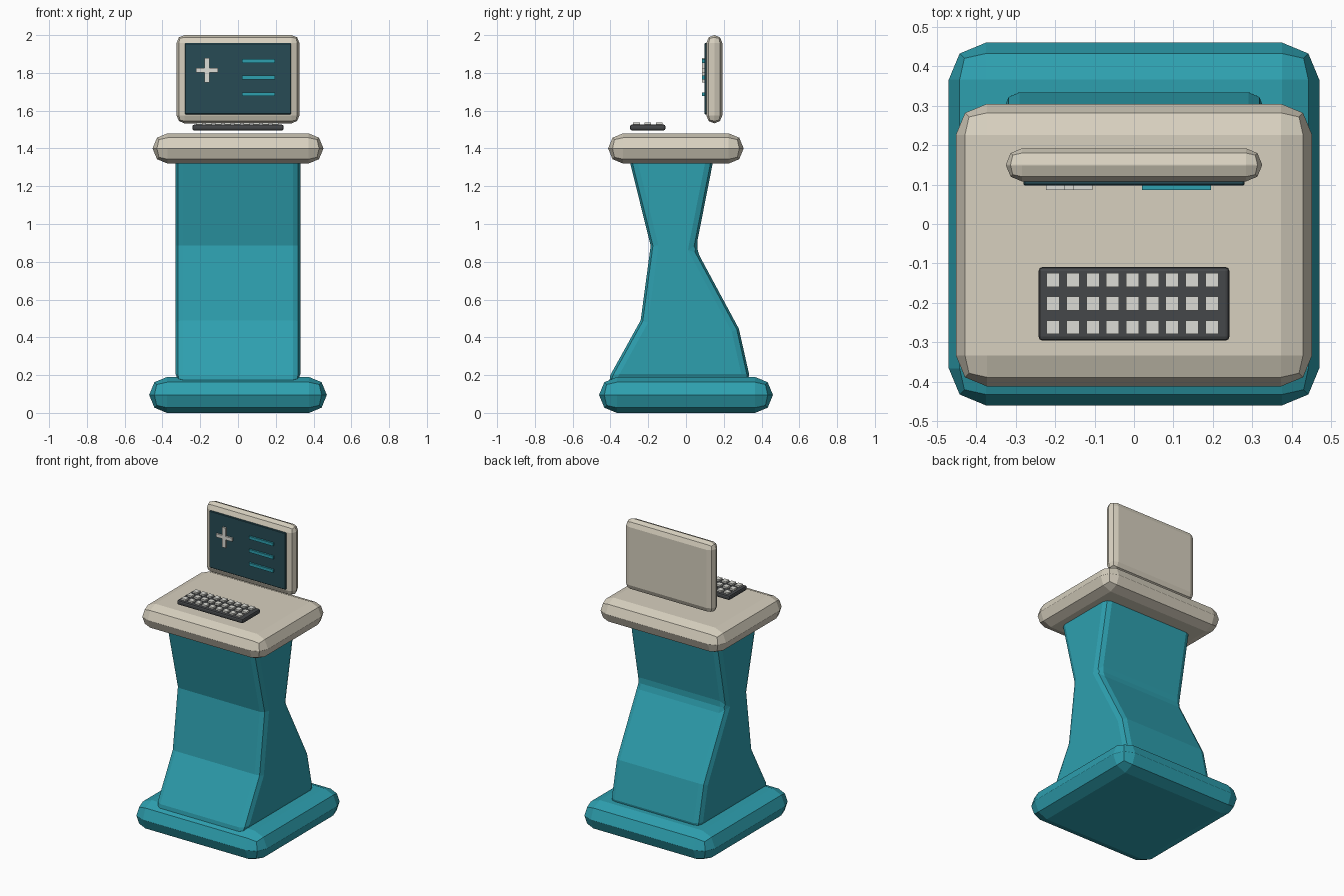
import bpy, bmesh, math

if "Cube" in bpy.data.objects:
    bpy.data.objects.remove(bpy.data.objects["Cube"])


def material(name, rgb):
    m = bpy.data.materials.new(name)
    m.diffuse_color = (*rgb, 1)
    m.use_nodes = True
    m.node_tree.nodes["Principled BSDF"].inputs["Base Color"].default_value = m.diffuse_color
    return m


TEAL = material("teal", (0.027, 0.35, 0.43))
BEIGE = material("beige", (0.68, 0.63, 0.52))
SCREEN = material("screen_dark", (0.02, 0.07, 0.09))
DARK = material("dark_grey", (0.06, 0.064, 0.068))
PALE = material("pale_grey", (0.72, 0.72, 0.67))


def finish(bm, name, mat, bevel=0, segments=2):
    bmesh.ops.recalc_face_normals(bm, faces=bm.faces)
    mesh = bpy.data.meshes.new(name)
    bm.to_mesh(mesh)
    bm.free()
    mesh.materials.append(mat)
    ob = bpy.data.objects.new(name, mesh)
    bpy.context.collection.objects.link(ob)
    if bevel:
        mod = ob.modifiers.new("bevel", 'BEVEL')
        mod.width = bevel
        mod.segments = segments
        mod.limit_method = 'ANGLE'
        mod.angle_limit = math.radians(30)
    return ob


def box(name, x, y, z, mat, bevel=0, segments=2):
    """Box given by its (min, max) range on each axis."""
    bm = bmesh.new()
    bmesh.ops.create_cube(bm, size=1)
    for v in bm.verts:
        v.co = [(lo + hi) / 2 + c * (hi - lo) for c, (lo, hi) in zip(v.co, (x, y, z))]
    return finish(bm, name, mat, bevel, segments)


# Base and desk slabs with heavy two-step bevels
box("base", (-0.47, 0.47), (-0.46, 0.46), (0, 0.19), TEAL, 0.094)
box("desk_top", (-0.452, 0.452), (-0.412, 0.305), (1.32, 1.48), BEIGE, 0.079)

# Column: side profile (y, z) extruded across x
profile = [(-0.42, 0.165), (-0.24, 0.49), (-0.187, 0.885), (-0.31, 1.38),
           (0.153, 1.38), (0.052, 0.868), (0.28, 0.445), (0.343, 0.165)]
bm = bmesh.new()
face = bm.faces.new([bm.verts.new((-0.33, y, z)) for y, z in profile])
new = bmesh.ops.extrude_face_region(bm, geom=[face])["geom"]
bmesh.ops.translate(bm, vec=(0.66, 0, 0),
                    verts=[g for g in new if isinstance(g, bmesh.types.BMVert)])
finish(bm, "column", TEAL, 0.04)

# Monitor, screen and its raised graphics
box("monitor", (-0.325, 0.325), (0.108, 0.192), (1.533, 2.0), BEIGE, 0.041)
box("screen", (-0.28, 0.28), (0.098, 0.112), (1.581, 1.957), SCREEN, 0.003, 1)
gy = (0.086, 0.099)
box("plus_horizontal", (-0.223, -0.105), gy, (1.803, 1.825), PALE)
box("plus_vertical", (-0.177, -0.152), gy, (1.748, 1.88), PALE)
for i, z in enumerate((1.863, 1.776, 1.687)):
    box(f"screen_line_{i + 1}", (0.02, 0.195), gy, (z - 0.01, z + 0.01), TEAL)

# Keyboard with a 9 x 3 grid of keys
box("keyboard", (-0.242, 0.242), (-0.296, -0.109), (1.495, 1.526), DARK, 0.01)
for r in range(3):
    for c in range(9):
        x, y = -0.205 + 0.0503 * c, -0.262 + 0.06 * r
        box(f"key_{r + 1}_{c + 1}", (x - 0.0165, x + 0.0165),
            (y - 0.0175, y + 0.0175), (1.52, 1.537), PALE)
